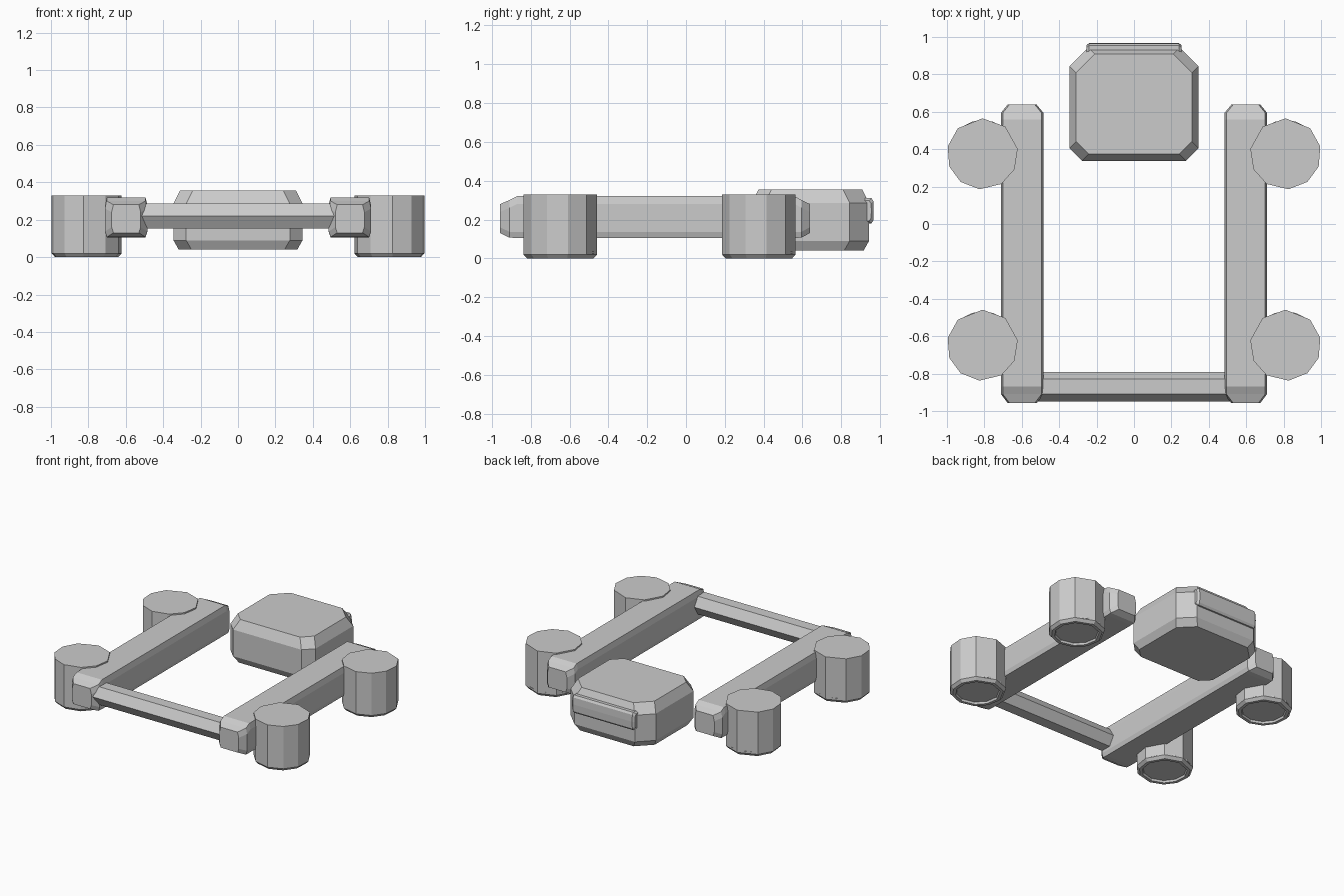
import bpy, bmesh
from math import radians, cos, sin, pi

if "Cube" in bpy.data.objects:
    bpy.data.objects.remove(bpy.data.objects["Cube"], do_unlink=True)

grey = bpy.data.materials.new("plain grey")
grey.use_nodes = True
colour = (0.6, 0.6, 0.6, 1)
grey.diffuse_color = colour
grey.node_tree.nodes["Principled BSDF"].inputs["Base Color"].default_value = colour


def loft(name, rings):
    """Skin a list of equal-length point rings and cap both ends."""
    bm = bmesh.new()
    loops = [[bm.verts.new(p) for p in ring] for ring in rings]
    n = len(loops[0])
    for a, b in zip(loops, loops[1:]):
        for i in range(n):
            j = (i + 1) % n
            bm.faces.new((a[i], a[j], b[j], b[i]))
    bm.faces.new(loops[0])
    bm.faces.new(loops[-1])
    bmesh.ops.recalc_face_normals(bm, faces=bm.faces)
    mesh = bpy.data.meshes.new(name)
    bm.to_mesh(mesh)
    bm.free()
    mesh.materials.append(grey)
    obj = bpy.data.objects.new(name, mesh)
    bpy.context.collection.objects.link(obj)
    return obj


def chamfered(x0, x1, y0, y1, front, back):
    """Rectangle with cut corners, as 2D points."""
    return [(x0 + front, y0), (x1 - front, y0), (x1, y0 + front), (x1, y1 - back),
            (x1 - back, y1), (x0 + back, y1), (x0, y1 - back), (x0, y0 + front)]


# Pods: faceted drums with a chamfered, recessed underside
POD_ANGLES = [radians(a) for a in (12, 46, 90, 130, 172, 206, 238, 275, 308, 339)]
POD_PROFILE = [(0.19, 0.33), (0.19, 0.02), (0.172, 0), (0.15, 0), (0.145, 0.015)]


def pod(name, side, cy):
    def ring(r, z, angles):
        return [(side * (0.81 + r * cos(a)), cy + r * sin(a), z) for a in angles]
    loft(name, [ring(r, z, POD_ANGLES) for r, z in POD_PROFILE])
    # Retaining ring that just breaks through the flat walls
    circle = [2 * pi * i / 20 for i in range(20)]
    loft(name + "_ring", [ring(0.181, z, circle) for z in (0.023, 0.035)])


# Side beams: long bars with tapered ends
# Each station: y, half width, bottom, top
BEAM = [(-0.957, 0.078, 0.13, 0.28), (-0.91, 0.113, 0.107, 0.30), (-0.87, 0.113, 0.105, 0.32),
        (0.56, 0.113, 0.105, 0.32), (0.595, 0.113, 0.107, 0.30), (0.638, 0.078, 0.13, 0.28)]


def beam(name, side):
    rings = []
    for y, w, lo, hi in BEAM:
        c = side * 0.598
        ch = 0.01
        rings.append([(c - w + ch, y, lo), (c + w - ch, y, lo), (c + w, y, lo + 0.03),
                      (c + w, y, hi - 0.04), (c + w - ch, y, hi), (c - w + ch, y, hi),
                      (c - w, y, hi - 0.04), (c - w, y, lo + 0.03)])
    loft(name, rings)


for side, label in ((1, "left"), (-1, "right")):
    beam(label + "_beam", side)
    pod(label + "_front_pod", side, -0.648)
    pod(label + "_rear_pod", side, 0.375)

# Crossbar: hexagonal rod joining the beams at the front
loft("front_crossbar", [[(x, -0.87 + 0.08 * cos(i * pi / 3), 0.22 + 0.076 * sin(i * pi / 3))
                         for i in range(6)] for x in (-0.53, 0.53)])

# Rear box: cut corners, with chamfered top and bottom
box = []
for z, inset in ((0.04, 0.028), (0.09, 0), (0.285, 0), (0.355, 0.035)):
    outline = chamfered(-0.345 + inset, 0.345 - inset, 0.338 + inset, 0.943 - inset, 0.068, 0.1)
    box.append([(x, y, z) for x, y in outline])
loft("rear_box", box)

# Bar across the back of the box, with a shallow ridge along its length
section = [(0.92, 0.18), (0.955, 0.18), (0.965, 0.195), (0.967, 0.245),
           (0.965, 0.295), (0.955, 0.31), (0.92, 0.31)]
bar = []
for x, shrink in ((-0.255, 0.012), (-0.24, 0), (0.24, 0), (0.255, 0.012)):
    bar.append([(x, max(y - shrink, 0.92), z + (shrink if z < 0.24 else -shrink if z > 0.25 else 0))
                for y, z in section])
loft("rear_bar", bar)
